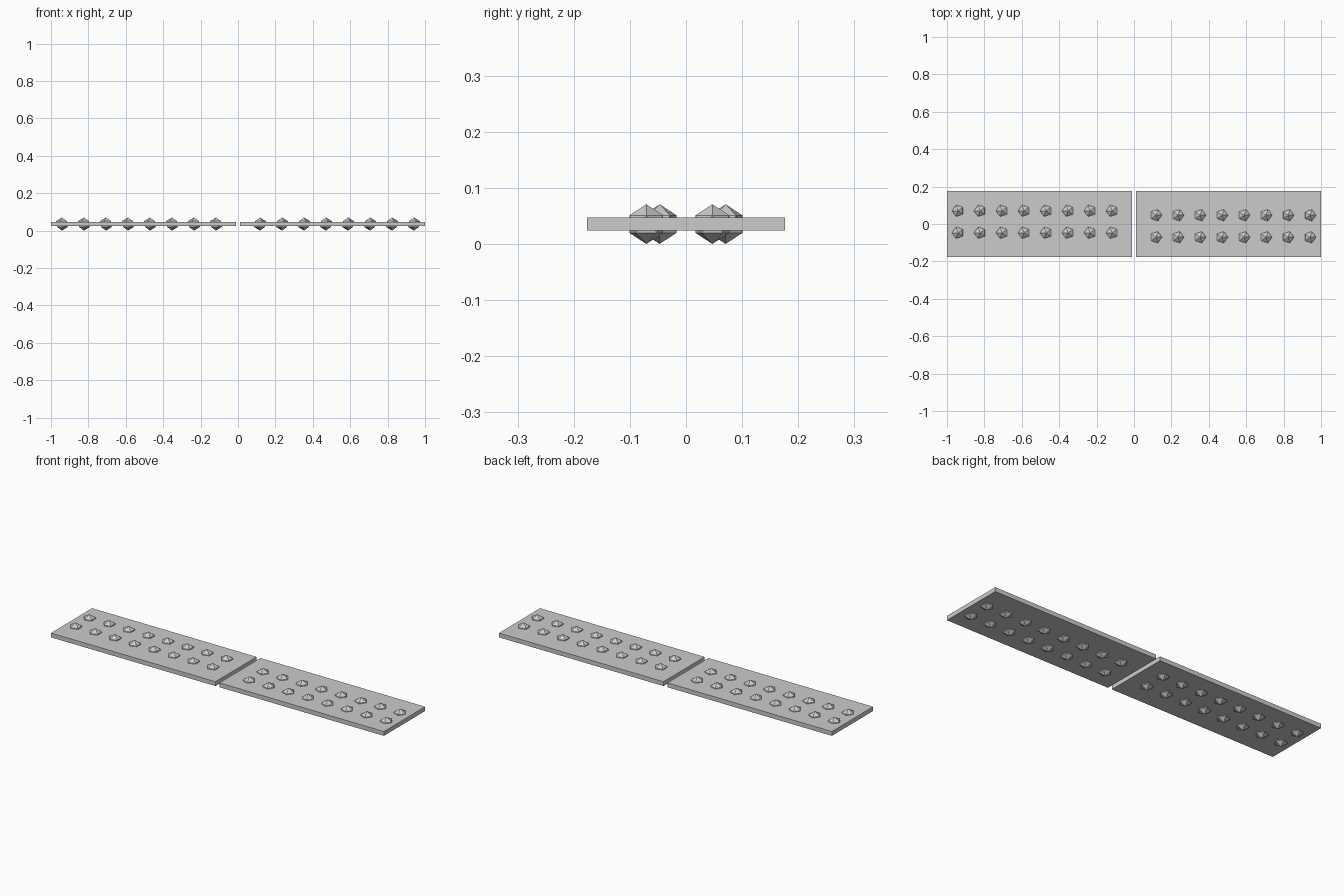
import bpy, bmesh
from mathutils import Matrix, Vector

if "Cube" in bpy.data.objects:
    bpy.data.objects.remove(bpy.data.objects["Cube"])

U = 2 / 17  # stud spacing; the whole layout sits on this module

grey = bpy.data.materials.new("light_grey")
grey.diffuse_color = (0.6, 0.6, 0.6, 1)
grey.use_nodes = True
grey.node_tree.nodes["Principled BSDF"].inputs["Base Color"].default_value = grey.diffuse_color


def finish(name, bm, side):
    # the left half is the right half turned half a circle about z
    bm.transform(Matrix.Diagonal((side, side, 1, 1)))
    mesh = bpy.data.meshes.new(name)
    bm.to_mesh(mesh)
    bm.free()
    mesh.materials.append(grey)
    bpy.context.collection.objects.link(bpy.data.objects.new(name, mesh))


for label, side in (("right", 1), ("left", -1)):
    # flat plate
    bm = bmesh.new()
    bmesh.ops.create_cube(bm, size=1, matrix=Matrix.Translation((4.3 * U, 0, 0.3 * U))
                          @ Matrix.Diagonal((8.4 * U, 3 * U, 0.2 * U, 1)))
    finish(label + "_plate", bm, side)

    # two rows of faceted studs poking through both faces
    bm = bmesh.new()
    for i in range(1, 9):
        for y in (0.4, -0.6):
            bmesh.ops.create_icosphere(bm, subdivisions=1, radius=0.3 * U,
                                       matrix=Matrix.Translation(Vector((i, y, 0.3)) * U))
    finish(label + "_studs", bm, side)
